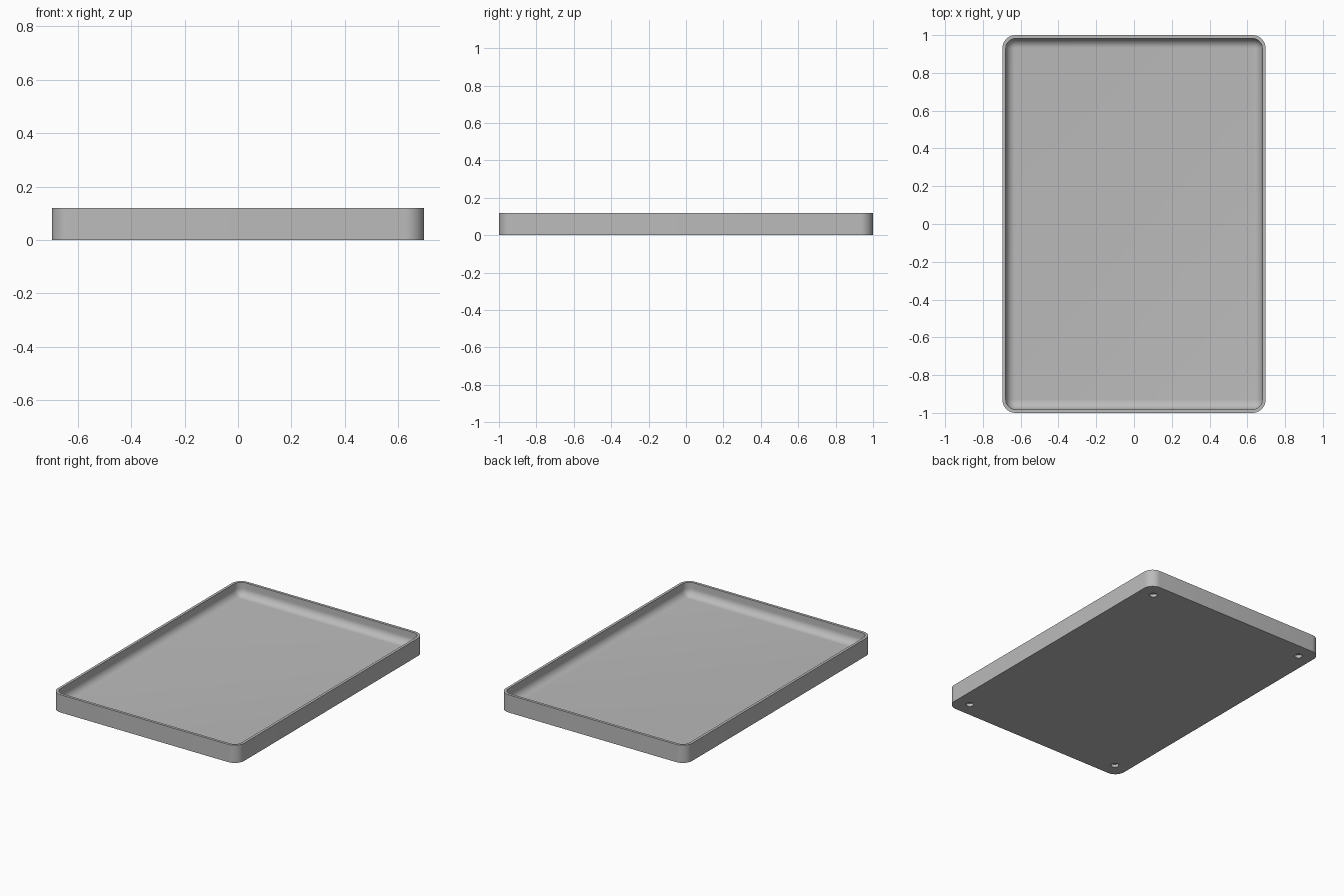
import bpy, bmesh
from math import sin, cos, pi

cube = bpy.data.objects.get("Cube")
if cube:
    bpy.data.objects.remove(cube, do_unlink=True)

HALF_X, HALF_Y, HEIGHT = 0.697, 1.0, 0.12
CORNER, WALL, FLOOR, FILLET = 0.07, 0.018, 0.03, 0.05
HOLE_INSET, HOLE_RADIUS, HOLE_DEPTH = 0.1, 0.024, 0.02
STEPS = 10

grey = bpy.data.materials.new("light grey")
grey.use_nodes = True
color = (0.5, 0.5, 0.5, 1)
grey.diffuse_color = color
grey.node_tree.nodes["Principled BSDF"].inputs["Base Color"].default_value = color


def ring(bm, inset, z):
    """Rounded rectangle, moved inwards by inset, at height z."""
    r = CORNER - inset
    verts = []
    for i, (sx, sy) in enumerate([(1, 1), (-1, 1), (-1, -1), (1, -1)]):
        for k in range(STEPS + 1):
            a = (i + k / STEPS) * pi / 2
            verts.append(bm.verts.new((sx * (HALF_X - CORNER) + r * cos(a),
                                       sy * (HALF_Y - CORNER) + r * sin(a), z)))
    return verts


# Tray: outer wall, rim, inner wall and a fillet down to the floor
profile = [(0, 0), (0, HEIGHT), (WALL, HEIGHT)]
for k in range(STEPS + 1):
    a = k / STEPS * pi / 2
    profile.append((WALL + FILLET * (1 - cos(a)), FLOOR + FILLET * (1 - sin(a))))

bm = bmesh.new()
rings = [ring(bm, inset, z) for inset, z in profile]
for low, high in zip(rings, rings[1:]):
    n = len(low)
    for j in range(n):
        bm.faces.new((low[j], low[(j + 1) % n], high[(j + 1) % n], high[j]))
bm.faces.new(rings[0][::-1])
bm.faces.new(rings[-1])
mesh = bpy.data.meshes.new("tray")
bm.to_mesh(mesh)
bm.free()
tray = bpy.data.objects.new("tray", mesh)
bpy.context.collection.objects.link(tray)
mesh.materials.append(grey)

# Four blind holes in the underside
cutters = []
for sx in (-1, 1):
    for sy in (-1, 1):
        bpy.ops.mesh.primitive_cylinder_add(
            vertices=32, radius=HOLE_RADIUS, depth=2 * HOLE_DEPTH,
            location=(sx * (HALF_X - HOLE_INSET), sy * (HALF_Y - HOLE_INSET), 0))
        cutter = bpy.context.object
        cutter.name = "hole_cutter"
        cutter.hide_render = True
        cutter.data.materials.append(grey)
        mod = tray.modifiers.new("hole", "BOOLEAN")
        mod.operation = "DIFFERENCE"
        mod.solver = "EXACT"
        mod.object = cutter
        cutters.append(cutter)

bpy.ops.object.select_all(action="DESELECT")
tray.select_set(True)
bpy.context.view_layer.objects.active = tray
for mod in list(tray.modifiers):
    bpy.ops.object.modifier_apply(modifier=mod.name)
for cutter in cutters:
    bpy.data.objects.remove(cutter, do_unlink=True)
bpy.ops.object.shade_smooth_by_angle(angle=pi / 6)
